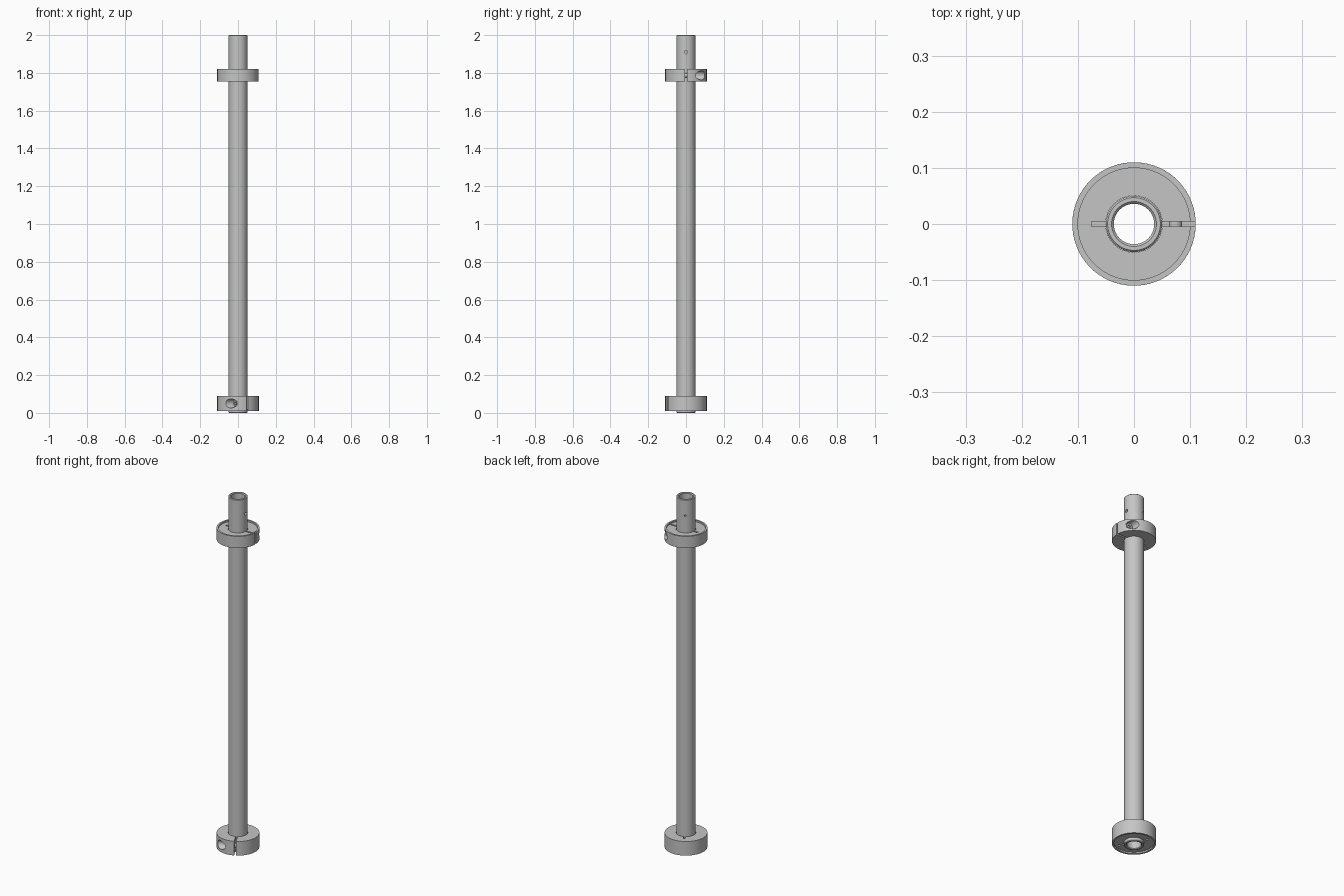
import bpy, bmesh
from math import radians, cos, sin, tau
from mathutils import Matrix

if "Cube" in bpy.data.objects:
    bpy.data.objects.remove(bpy.data.objects["Cube"], do_unlink=True)

steel = bpy.data.materials.new("grey steel")
steel.use_nodes = True
colour = (0.56, 0.56, 0.56, 1)
steel.diffuse_color = colour
steel.node_tree.nodes["Principled BSDF"].inputs["Base Color"].default_value = colour


def add_object(name, bm):
    bmesh.ops.recalc_face_normals(bm, faces=bm.faces)
    mesh = bpy.data.meshes.new(name)
    bm.to_mesh(mesh)
    bm.free()
    mesh.materials.append(steel)
    obj = bpy.data.objects.new(name, mesh)
    bpy.context.collection.objects.link(obj)
    return obj


def lathe(name, profile, sides=64):
    """Turn a closed (radius, height) profile about the z axis."""
    bm = bmesh.new()
    rings = [[bm.verts.new((r * cos(tau * i / sides), r * sin(tau * i / sides), z))
              for i in range(sides)] for r, z in profile]
    for a, b in zip(rings, rings[1:] + rings[:1]):
        for i in range(sides):
            j = (i + 1) % sides
            bm.faces.new((a[i], a[j], b[j], b[i]))
    return add_object(name, bm)


def rod(name, radius, length, matrix, sides=32):
    bm = bmesh.new()
    bmesh.ops.create_cone(bm, cap_ends=True, segments=sides, radius1=radius,
                          radius2=radius, depth=length, matrix=matrix)
    return add_object(name, bm)


def box(name, centre, size):
    bm = bmesh.new()
    bmesh.ops.create_cube(bm, size=1, matrix=Matrix.Translation(centre) @ Matrix.Diagonal((*size, 1)))
    return add_object(name, bm)


def along_y(x, y, z):
    return Matrix.Translation((x, y, z)) @ Matrix.Rotation(radians(90), 4, 'X')


def select(obj):
    bpy.ops.object.select_all(action='DESELECT')
    obj.select_set(True)
    bpy.context.view_layer.objects.active = obj


def cut(obj, cutters):
    for cutter in cutters:
        cutter.hide_render = True
        mod = obj.modifiers.new("cut", 'BOOLEAN')
        mod.operation = 'DIFFERENCE'
        mod.solver = 'EXACT'
        mod.object = cutter
        select(obj)
        bpy.ops.object.modifier_apply(modifier=mod.name)
        bpy.data.objects.remove(cutter, do_unlink=True)


def smooth(obj):
    select(obj)
    bpy.ops.object.shade_smooth_by_angle(angle=radians(30))


def clamp_collar(prefix, height, placement):
    """Split collar: slit towards +x, screw pocket on the +y side, shallow rim on top."""
    h = height / 2
    collar = lathe(prefix + "_collar", [(0.0505, -h), (0.11, -h), (0.11, h), (0.10, h),
                                        (0.10, h - 0.008), (0.0505, h - 0.008)])
    cut(collar, [
        box("slit", (0.09, 0, 0), (0.1, 0.009, 0.2)),
        box("relief_slit", (-0.055, 0, 0), (0.042, 0.009, 0.2)),
        rod("pocket", 0.024, 0.1, along_y(0.074, 0.085, 0)),
        rod("screw_hole", 0.012, 0.1, along_y(0.074, 0.01, 0)),
    ])
    # Clamp screw with a hexagonal socket
    shaft = rod(prefix + "_screw_shaft", 0.0118, 0.07, along_y(0.074, 0.0, 0))
    head = rod(prefix + "_screw_head", 0.02, 0.018, along_y(0.074, 0.044, 0))
    cut(head, [rod("socket", 0.010, 0.02, along_y(0.074, 0.054, 0), 6)])
    for part in (collar, shaft, head):
        part.data.transform(placement)
        smooth(part)


# Hollow shaft with a bevelled mouth and small cross holes near the top
tube = lathe("hollow_shaft", [(0.036, 0.004), (0.040, 0), (0.047, 0), (0.05, 0.003),
                              (0.05, 1.997), (0.047, 2), (0.040, 2), (0.036, 1.996)])
for angle, radius in ((0, 0.009), (120, 0.005)):
    direction = Matrix.Rotation(radians(angle), 4, 'Z')
    offset = Matrix.Translation((0.045, 0, 1.91)) @ Matrix.Rotation(radians(90), 4, 'Y')
    cut(tube, [rod("cross_hole", radius, 0.04, direction @ offset, 20)])
smooth(tube)

# Two collars, the lower one turned upside down
clamp_collar("upper", 0.066, Matrix.Translation((0, 0, 1.787)))
clamp_collar("lower", 0.08, Matrix.Translation((0, 0, 0.05))
             @ Matrix.Rotation(radians(-63), 4, 'Z') @ Matrix.Rotation(radians(180), 4, 'X'))
